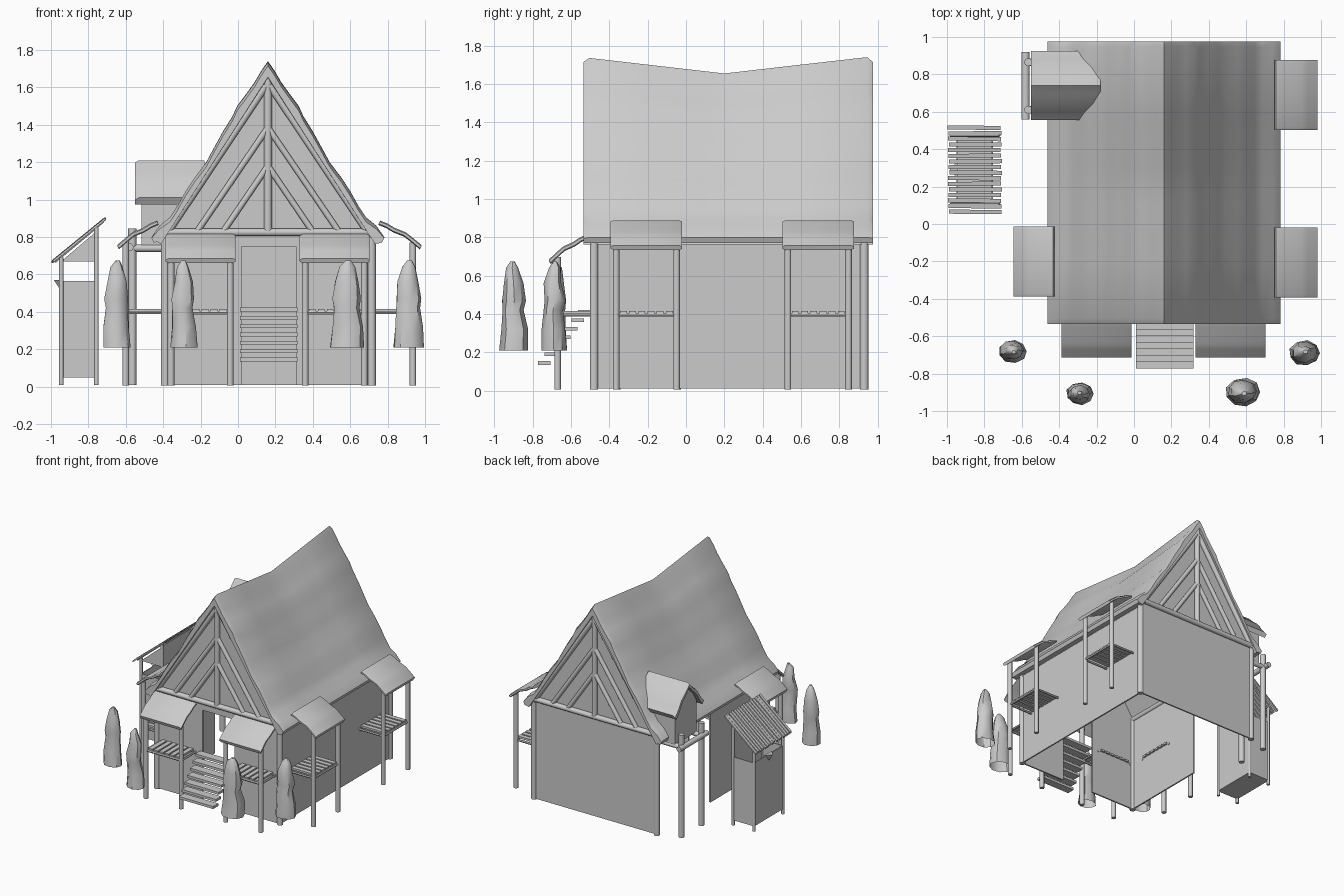
import bpy, bmesh, math, random
from mathutils import Vector

if "Cube" in bpy.data.objects:
    bpy.data.objects.remove(bpy.data.objects["Cube"])
random.seed(4)


def make(name, verts, faces, smooth=False):
    me = bpy.data.meshes.new(name)
    bm = bmesh.new()
    vs = [bm.verts.new(v) for v in verts]
    for f in faces:
        bm.faces.new([vs[i] for i in f])
    bmesh.ops.recalc_face_normals(bm, faces=bm.faces)
    bm.to_mesh(me)
    bm.free()
    ob = bpy.data.objects.new(name, me)
    bpy.context.collection.objects.link(ob)
    if smooth:
        bpy.ops.object.select_all(action='DESELECT')
        bpy.context.view_layer.objects.active = ob
        ob.select_set(True)
        bpy.ops.object.shade_smooth_by_angle(angle=math.radians(40))
    return ob


def hexa(name, c):
    # box from 4 bottom + 4 top corners
    return make(name, c, [(0, 1, 2, 3), (4, 5, 6, 7)] +
                [(i, (i + 1) % 4, (i + 1) % 4 + 4, i + 4) for i in range(4)])


def box(name, x0, x1, y0, y1, z0, z1):
    return hexa(name, [(x, y, z) for z in (z0, z1)
                       for x, y in ((x0, y0), (x1, y0), (x1, y1), (x0, y1))])


def rod(name, a, b, r, n=10):
    a, b = Vector(a), Vector(b)
    q = (b - a).to_track_quat('Z', 'Y')
    ring = [q @ Vector((r * math.cos(2 * math.pi * i / n), r * math.sin(2 * math.pi * i / n), 0)) for i in range(n)]
    faces = [(i, (i + 1) % n, (i + 1) % n + n, i + n) for i in range(n)]
    faces += [tuple(range(n)), tuple(range(n, 2 * n))]
    return make(name, [a + p for p in ring] + [b + p for p in ring], faces, True)


def loft(name, rings, smooth=True):
    # closed cross-sections joined along their length, each end filled strip by strip
    n, m = len(rings[0]), len(rings)
    h = n // 2
    faces = [(j * n + i, j * n + (i + 1) % n, (j + 1) * n + (i + 1) % n, (j + 1) * n + i)
             for j in range(m - 1) for i in range(n)]
    for o in (0, (m - 1) * n):
        faces += [(o + i, o + i + 1, o + n - 2 - i, o + n - 1 - i) for i in range(h - 1)]
    return make(name, [p for r in rings for p in r], faces, smooth)


CX, XL, XR, YF, YB = 0.16, -0.39, 0.715, -0.48, 0.93

# main sagging thatched roof
half = [(0, 1.74), (.035, 1.69), (.07, 1.63), (.12, 1.56), (.165, 1.5), (.19, 1.445), (.24, 1.365), (.295, 1.265), (.33, 1.2),
        (.395, 1.115), (.44, 1.045), (.485, .965), (.525, .905), (.58, .86), (.622, .80), (.61, .77)]
outer = [(-d, z) for d, z in half[:0:-1]] + half
rings = []
for y, cut in ((-.535, .025), (-.505, 0), (-.2, 0), (.1, 0), (.2, 0), (.3, 0), (.6, 0), (.945, 0), (.975, .025)):
    drop = .085 * (1 - abs(y - .2) / .74)

    def sag(z):
        return z - max(0, drop) * max(0, (z - .78) / .96)
    up = [(CX + d, y, sag(z - cut * min(1, (z - .77) * 8))) for d, z in outer]
    low = [(CX + d * .92, y, sag(1.655 - (1.655 - .765) * abs(d) / .62)) for d, z in outer]
    rings.append(up + low[::-1])
loft("main_roof", rings)

# walls: doorway in the front, wide opening in the left side
T = .006
box("right_wall", XR - T, XR + T, YF, YB, .01, .83)
box("back_wall", XL, XR, YB - T, YB + T, .01, .83)
box("left_wall", XL - T, XL + T, YF, .25, .01, .83)
box("front_wall_left", XL, .02, YF - T, YF + T, .01, .83)
box("front_wall_right", .31, XR, YF - T, YF + T, .01, .83)
box("door_header", .02, .31, YF - T, YF + T, .75, .83)
for x in (XL, XR):
    for y in (YF, YB):
        rod("corner_post", (x, y, .005), (x, y, .81), .023)
    rod("side_plate", (x, YF, .8), (x, YB, .8), .02)

# timbered gables front and back
for y, s in ((YF, -1), (YB, 1)):
    tri = [(XL, .82), (XR, .82), (CX, 1.65)]
    make("gable_panel", [(x, y - .005, z) for x, z in tri] + [(x, y + .005, z) for x, z in tri],
         [(0, 1, 2), (3, 4, 5), (0, 1, 4, 3), (1, 2, 5, 4), (2, 0, 3, 5)])
    f = y + s * .015
    rod("tie_beam", (CX - .565, f, .825), (CX + .565, f, .825), .021)
    rod("king_post", (CX, f, .82), (CX, f, 1.65), .021)
    for m in (-1, 1):
        rod("gable_rafter", (CX + m * .01, f, 1.61), (CX + m * .545, f, .81), .02)
        rod("long_brace", (CX, f, 1.385), (CX + m * .375, f, .835), .017)
        rod("short_brace", (CX, f, 1.18), (CX + m * .235, f, .835), .017)


def awning(cx, cy, nx, ny, top, reach):
    # u runs along the wall, v points away from it
    def P(u, v, z):
        return (cx - ny * u + nx * v, cy + nx * u + ny * v, z)
    prof = [(.04, 0), (.075, -.016), (.11, -.04), (.16, -.062), (.19, -.088), (.235, -.13)]
    prof = [(v * reach / .235, top + z) for v, z in prof]
    loft("awning_roof", [[P(u, v, z - c) for v, z in prof] + [P(u, v - .008, z - .024 + c) for v, z in prof[::-1]]
                         for u, c in ((-.187, .007), (-.172, 0), (.172, 0), (.187, .007))])
    out = reach - .045
    for u in (-.158, .158):
        rod("awning_post", P(u, out, .005), P(u, out, top - .118), .018)
        rod("awning_side_rail", P(u, -.01, .395), P(u, out, .395), .009, 6)
    rod("awning_front_rail", P(-.165, out, .395), P(.165, out, .395), .01, 6)
    for i in range(6):
        u = -.12 + .048 * i
        hexa("balcony_slat", [P(u + a, v, z) for z in (.4, .416)
                              for a, v in ((-.018, -.02), (.018, -.02), (.018, out), (-.018, out))])


awning(-.2, YF, 0, -1, .815, .235)
awning(.517, YF, 0, -1, .815, .235)
awning(XR, -.207, 1, 0, .888, .265)
awning(XR, .69, 1, 0, .888, .265)
awning(XL, -.2, -1, 0, .888, .255)

# front stairs
for i in range(7):
    y, z = -.74 + .035 * i, .145 + .0445 * i
    box("stair_tread", .01, .318, y - .033, y + .033, z - .01, z + .01)

# tall shrubs, open underneath
shrub = [(1, .21), (.9, .32), (.76, .42), (.82, .47), (.7, .56), (.45, .64), (.15, .675)]
for x, y, r in ((-.648, -.68, .078), (-.29, -.908, .074), (.583, -.9, .095), (.913, -.69, .086)):
    n, vs, fs = 9, [], []
    for k, z in shrub:
        ox, oy = (random.uniform(-.007, .007) if z > .3 else 0 for _ in range(2))
        for i in range(n):
            a = 2 * math.pi * i / n
            q = r * k * random.uniform(.92, 1.04)
            vs.append((x + ox + q * math.cos(a), y + oy + q * .8 * math.sin(a), z))
    for j in range(len(shrub) - 1):
        fs += [(j * n + i, j * n + (i + 1) % n, (j + 1) * n + (i + 1) % n, (j + 1) * n + i) for i in range(n)]
    fs.append(tuple(range(len(vs) - n, len(vs))))
    make("shrub", vs, fs, True)

# dormer on the left with its own little roof and stilts
dh = [(0, 1.21), (.045, 1.165), (.1, 1.12), (.14, 1.06), (.185, 1.01)]
dp = [(-d, z) for d, z in dh[:0:-1]] + dh
loft("dormer_roof", [[(x, .74 + d, z - c) for d, z in dp] + [(x, .74 + d * .9, z - .035) for d, z in dp[::-1]]
                     for x, c in ((-.55, .012), (-.53, 0), (-.18, 0))])
body = [(-.14, .75), (.14, .75), (.14, 1.03), (0, 1.18), (-.14, 1.03)]
make("dormer_body", [(x, .74 + d, z) for x in (-.515, -.33) for d, z in body],
     [tuple(range(5)), tuple(range(5, 10))] + [(i, (i + 1) % 5, (i + 1) % 5 + 5, i + 5) for i in range(5)])
rod("dormer_beam", (-.58, .56, .745), (-.58, .92, .745), .022)
for y in (.61, .865):
    rod("dormer_joist", (-.59, y, .74), (-.37, y, .74), .02)
    rod("dormer_post", (-.565, y, .01), (-.565, y, .845), .022)

# side shed with slatted lean-to roof
for y in (.105, .475):
    rod("shed_post_outer", (-.945, y, .01), (-.945, y, .69), .012)
    rod("shed_post_inner", (-.757, y, .01), (-.757, y, .85), .012)
    rod("shed_roof_rail", (-.98, y, .668), (-.72, y, .885), .009, 6)
box("shed_floor", -.945, -.757, .105, .475, .05, .062)
box("shed_outer_panel", -.949, -.941, .105, .475, .05, .565)
box("shed_back_panel", -.761, -.753, .105, .475, .05, .84)
for y in (.105, .475):
    box("shed_end_panel", -.945, -.757, y - .004, y + .004, .05, .565)
top = [(-.945, .67), (-.757, .67), (-.757, .83)]
make("shed_upper_panel", [(x, y, z) for y in (.101, .109) for x, z in top],
     [(0, 1, 2), (3, 4, 5), (0, 1, 4, 3), (1, 2, 5, 4), (2, 0, 3, 5)])
make("shed_counter_bracket", [(-.985, .29, .57), (-.94, .24, .57), (-.94, .34, .57), (-.945, .29, .51)],
     [(0, 1, 2), (0, 1, 3), (1, 2, 3), (2, 0, 3)])
for i in range(16):
    y, j = .065 + .03 * i, random.uniform(-.005, .005)
    k = random.uniform(-.002, .002)
    hexa("shed_roof_slat", [(x, y + w + (k if x < -.8 else -k), z + dz) for dz in (-.007, .007)
                            for x, z, w in ((-.992 + j, .668, -.011), (-.71 + j, .898, -.011),
                                            (-.71 + j, .898, .011), (-.992 + j, .668, .011))])
